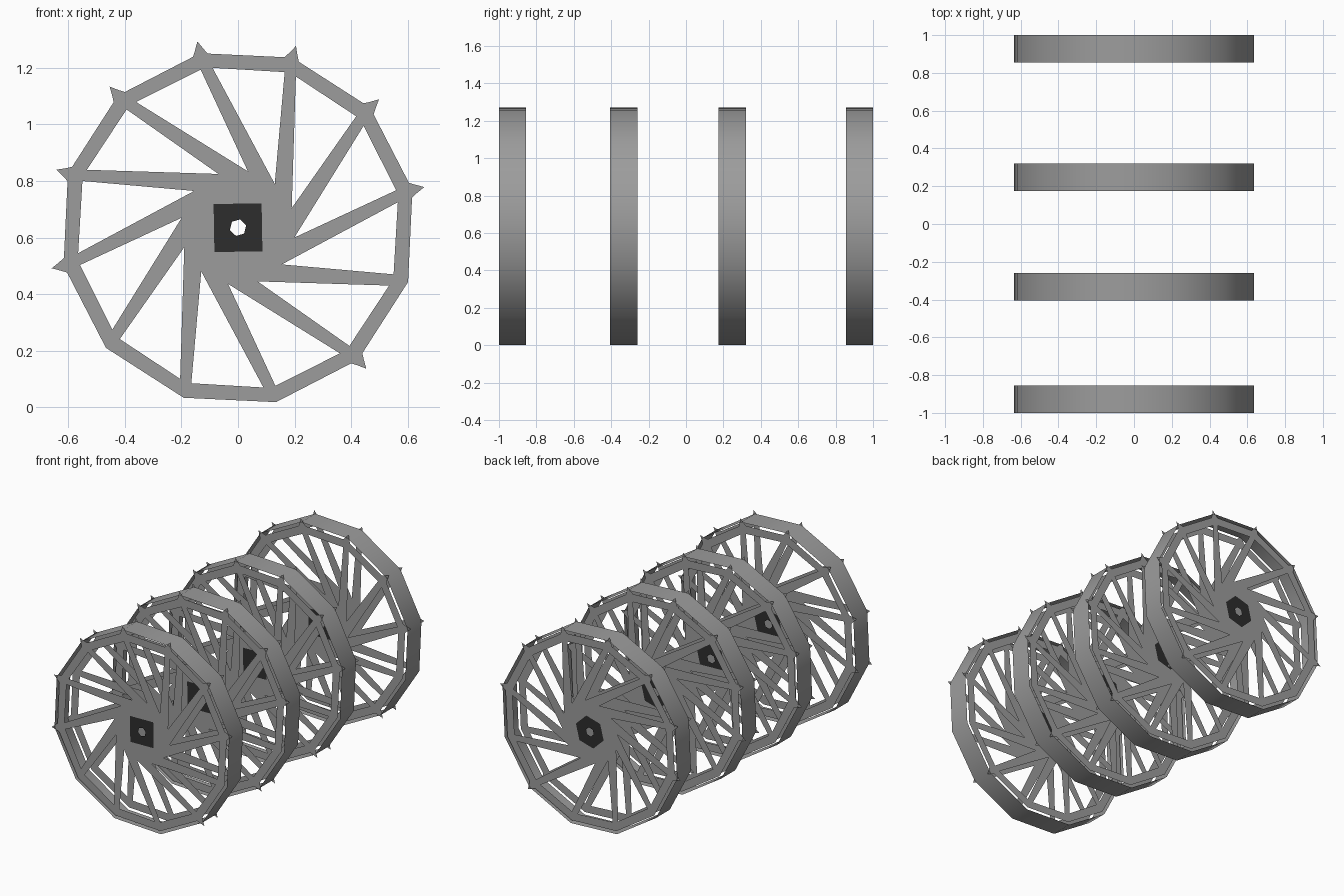
import bpy, bmesh
from math import cos, sin, pi, radians

if "Cube" in bpy.data.objects:
    bpy.data.objects.remove(bpy.data.objects["Cube"], do_unlink=True)

AXLE_Z = 0.635
DEPTH = 0.145
SIDES = 12
STEP = 2 * pi / SIDES
CORNER = radians(12.3)
HUB_TURN = radians(16)
WHEEL_FRONTS = (-1.0, -0.405, 0.175, 0.855)


def material(name, value):
    mat = bpy.data.materials.new(name)
    mat.use_nodes = True
    colour = (value, value, value, 1)
    mat.diffuse_color = colour
    mat.node_tree.nodes["Principled BSDF"].inputs["Base Color"].default_value = colour
    return mat


grey = material("wheel_grey", 0.335)
dark = material("hub_dark", 0.026)


def ring(bm, radius, start, y):
    """Twelve vertices round the axle; radius may vary with the angle."""
    out = []
    for k in range(SIDES):
        a = start + k * STEP
        r = radius(a) if callable(radius) else radius
        out.append(bm.verts.new((r * cos(a), y, r * sin(a))))
    return out


def polygon(n, r, phase):
    """Radius of an n-sided polygon as a function of angle."""
    side = 2 * pi / n
    return lambda a: r * cos(pi / n) / cos((a - phase + 1e-6) % side - pi / n)


def bridge(bm, a, b):
    for k in range(SIDES):
        n = (k + 1) % SIDES
        bm.faces.new((a[k], a[n], b[n], b[k]))


def mesh(bm, name, mat):
    me = bpy.data.meshes.new(name)
    bm.to_mesh(me)
    bm.free()
    me.materials.append(mat)
    return me


def face_outward(bm, outward):
    bm.normal_update()
    flip = [f for f in bm.faces if f.normal.y * outward < 0]
    bmesh.ops.reverse_faces(bm, faces=flip)


def spoked_plate(y, outward):
    """Thin plate with swirled triangular windows and a hexagonal bore."""
    bm = bmesh.new()
    rim = ring(bm, 0.631, CORNER, y)
    right = ring(bm, 0.574, radians(13.3), y)
    left = ring(bm, 0.572, radians(39.05), y)
    tip = ring(bm, 0.202, radians(-10), y)
    bore = ring(bm, polygon(6, 0.03, HUB_TURN), HUB_TURN, y)
    for k in range(SIDES):
        n = (k + 1) % SIDES
        bm.faces.new((rim[k], rim[n], left[k], right[k]))
        bm.faces.new((rim[n], right[n], left[k]))
        bm.faces.new((left[k], right[n], tip[n], tip[k]))
    # hub web, matching the bore vertex that lies closest to each window tip
    bridge(bm, tip, bore[-1:] + bore[:-1])
    # small barbs on some of the rim corners
    for k in (0, 1, 2, 3, 4, 5, 6, 10):
        a = CORNER + k * STEP
        points = ((0.674, 0), (0.643, 1.4), (0.612, 3.2), (0.612, -3.2), (0.643, -1.4))
        bm.faces.new([bm.verts.new((r * cos(a + radians(d)), y, r * sin(a + radians(d))))
                      for r, d in points])
    face_outward(bm, outward)
    return mesh(bm, "spoked_plate", grey)


def hub_plate(y, outward, shape):
    bm = bmesh.new()
    bridge(bm, ring(bm, shape, HUB_TURN, y),
           ring(bm, polygon(6, 0.03, HUB_TURN), HUB_TURN, y))
    face_outward(bm, outward)
    return mesh(bm, "hub_plate", dark)


def rim_band():
    """Open sheet band, smooth round its outside."""
    bm = bmesh.new()
    bridge(bm, ring(bm, 0.65, CORNER, DEPTH), ring(bm, 0.65, CORNER, 0))
    bm.normal_update()
    inward = [f for f in bm.faces if f.normal.dot(f.calc_center_median()) < 0]
    bmesh.ops.reverse_faces(bm, faces=inward)
    for f in bm.faces:
        f.smooth = True
    return mesh(bm, "rim_band", grey)


INSET = 0.003
parts = {
    "rim_band": rim_band(),
    "front_spokes": spoked_plate(INSET, -1),
    "back_spokes": spoked_plate(DEPTH - INSET, 1),
    "front_hub_plate": hub_plate(0, -1, polygon(4, 0.12, HUB_TURN + STEP)),
    "back_hub_plate": hub_plate(DEPTH, 1, polygon(6, 0.105, HUB_TURN)),
}

# four identical wheels along the axle line
for number, front in enumerate(WHEEL_FRONTS, 1):
    for name, me in parts.items():
        obj = bpy.data.objects.new(f"wheel_{number}_{name}", me)
        obj.location = (0, front, AXLE_Z)
        bpy.context.collection.objects.link(obj)
